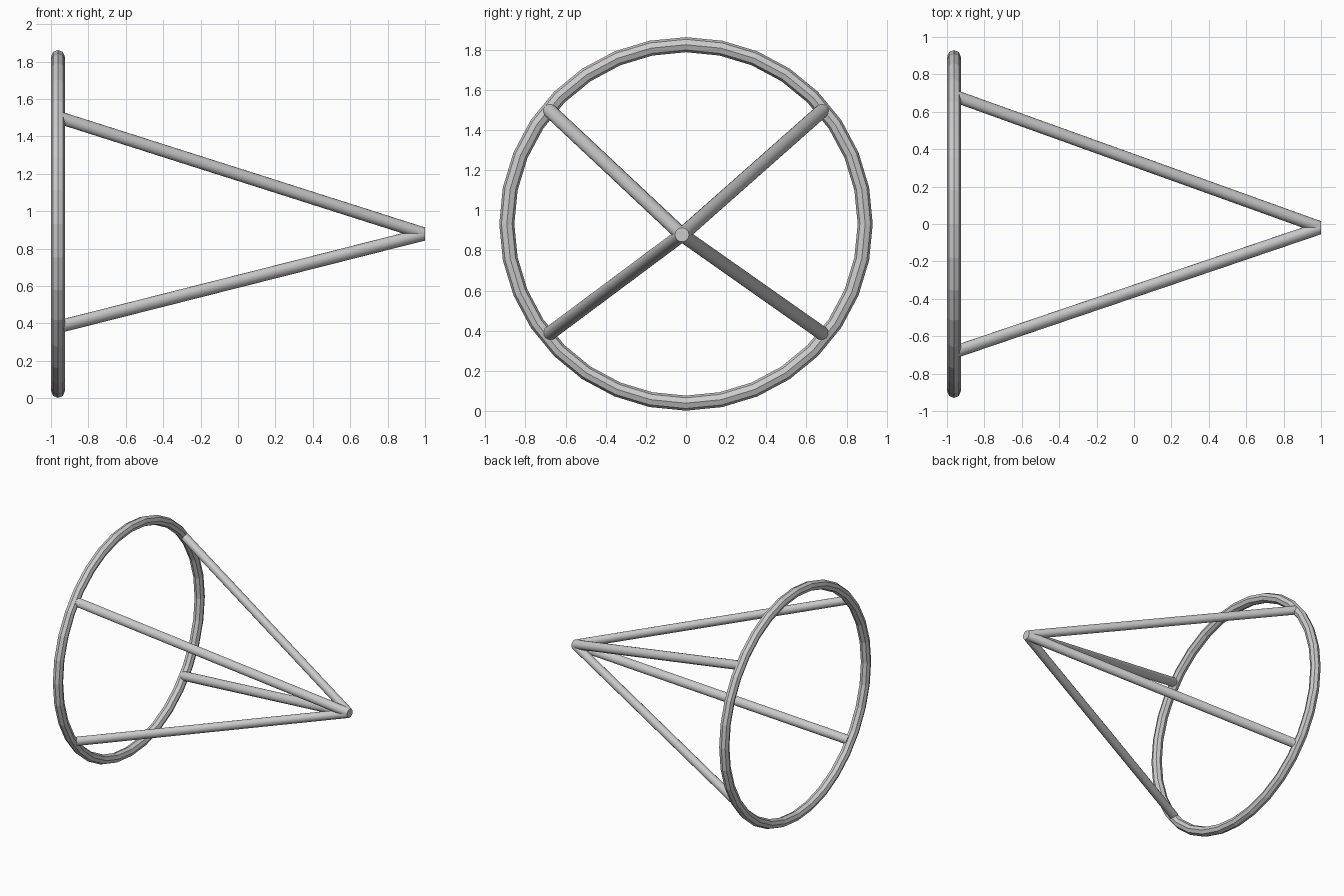
import bpy, bmesh
from math import cos, sin, pi
from mathutils import Vector

if "Cube" in bpy.data.objects:
    bpy.data.objects.remove(bpy.data.objects["Cube"])

RING_X, RING_Z = -0.9625, 0.932
APEX = Vector((1.0, -0.02, 0.878))


def skin(name, loops, closed, smooth):
    """Bridge a series of equal vertex loops into a tube."""
    bm = bmesh.new()
    rows = [[bm.verts.new(p) for p in loop] for loop in loops]
    n = len(rows[0])
    for i in range(len(rows) if closed else len(rows) - 1):
        a, b = rows[i], rows[(i + 1) % len(rows)]
        for j in range(n):
            k = (j + 1) % n
            bm.faces.new((a[j], a[k], b[k], b[j])).smooth = smooth
    if not closed:
        bm.faces.new(rows[0])
        bm.faces.new(rows[-1])
    bmesh.ops.recalc_face_normals(bm, faces=bm.faces)
    mesh = bpy.data.meshes.new(name)
    bm.to_mesh(mesh)
    bm.free()
    obj = bpy.data.objects.new(name, mesh)
    bpy.context.collection.objects.link(obj)
    return obj


# Faceted upright ring
def ring_section(t, major=0.8925, minor=0.0375, sides=8):
    loop = []
    for j in range(sides):
        a = 2 * pi * j / sides
        r = major + minor * cos(a)
        loop.append(Vector((RING_X + minor * sin(a), r * sin(t), RING_Z + r * cos(t))))
    return loop


skin("ring", [ring_section(2 * pi * i / 32) for i in range(32)], True, False)


# Rods with upright circular ends, meeting at the tip
def disc(c, r=0.035, sides=16):
    return [c + Vector((0, r * cos(2 * pi * j / sides), r * sin(2 * pi * j / sides)))
            for j in range(sides)]


for side, y in (("left", -0.685), ("right", 0.685)):
    for level, z in (("upper", 1.502), ("lower", 0.382)):
        foot = Vector((-0.96, y, z))
        rod = skin(f"{level}_{side}_rod", [disc(foot), disc(APEX)], False, True)
        bpy.context.view_layer.objects.active = rod
        rod.select_set(True)
        bpy.ops.object.shade_smooth_by_angle()
        rod.select_set(False)
